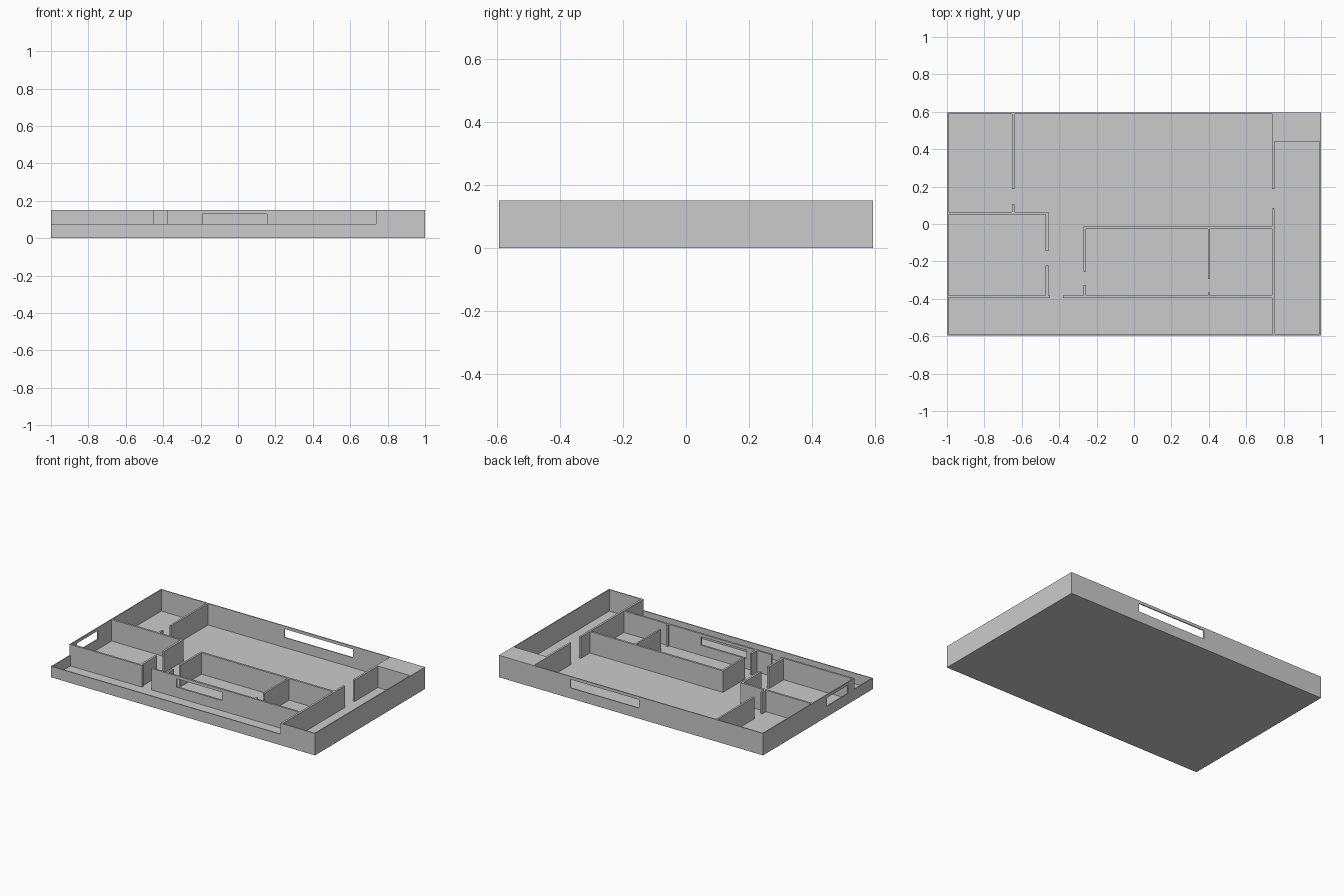
import bpy

if "Cube" in bpy.data.objects:
    bpy.data.objects.remove(bpy.data.objects["Cube"])

H = 0.15        # full wall height
LOW = 0.075     # parapet height around the front terrace
X, Y = 1.0, 0.595
T = 0.007       # outer wall thickness
SILL, HEAD = 0.072, 0.13


def box(name, x0, x1, y0, y1, z0=0.0, z1=H):
    bpy.ops.mesh.primitive_cube_add(size=1, location=((x0 + x1) / 2, (y0 + y1) / 2, (z0 + z1) / 2))
    ob = bpy.context.object
    ob.name = name
    ob.scale = (x1 - x0, y1 - y0, z1 - z0)
    bpy.ops.object.transform_apply(location=False, rotation=False, scale=True)
    return ob


def cut_window(wall, x0, x1, y0, y1):
    cutter = box("window_cutter", x0, x1, y0, y1, SILL, HEAD)
    cutter.hide_render = True
    mod = wall.modifiers.new("window", 'BOOLEAN')
    mod.operation = 'DIFFERENCE'
    mod.solver = 'EXACT'
    mod.object = cutter
    bpy.context.view_layer.objects.active = wall
    bpy.ops.object.modifier_apply(modifier=mod.name)
    bpy.data.objects.remove(cutter)


# Floor slab
box("floor", -X, X, -Y, Y, 0, 0.003)

# Outer walls
back = box("back_wall", -X, 0.738, Y - T, Y)
cut_window(back, -0.06, 0.46, Y - 0.05, Y + 0.05)
left = box("left_wall", -X, -X + T, -0.395, Y - T)
cut_window(left, -X - 0.05, -X + 0.05, -0.325, -0.098)
box("right_wall", X - T, X, -Y, 0.44)
box("front_wall_right", 0.738, X - T, -Y, -Y + T)

# Low terrace parapet
box("front_parapet", -X, 0.738, -Y, -Y + T, 0, LOW)
box("left_parapet", -X, -X + T, -Y + T, -0.395, 0, LOW)

# Solid corner block
box("corner_block", 0.738, X, 0.44, Y)

# Inner facade facing the terrace, with a doorway gap
box("facade_left", -X + T, -0.45, -0.395, -0.382)
facade = box("facade_right", -0.38, 0.738, -0.395, -0.382)
cut_window(facade, -0.19, 0.155, -0.43, -0.35)

# Partitions running left to right: x0, x1, y0, y1
for i, (x0, x1, y0, y1) in enumerate([
    (-X + T, -0.458, 0.051, 0.065),
    (-0.27, 0.738, -0.028, -0.014),
]):
    box(f"cross_partition_{i + 1}", x0, x1, y0, y1)

# Partitions running front to back, split by doorways: x0, x1, then y spans
for i, (x0, x1, spans) in enumerate([
    (-0.651, -0.638, [(0.065, 0.105), (0.188, Y - T)]),
    (-0.472, -0.458, [(-0.382, -0.223), (-0.145, 0.051)]),
    (-0.27, -0.257, [(-0.382, -0.325), (-0.255, -0.028)]),
    (0.395, 0.407, [(-0.382, -0.367), (-0.295, -0.028)]),
    (0.738, 0.752, [(-Y + T, 0.083), (0.188, 0.44)]),
]):
    for j, (y0, y1) in enumerate(spans):
        box(f"long_partition_{i + 1}_{j + 1}", x0, x1, y0, y1)
